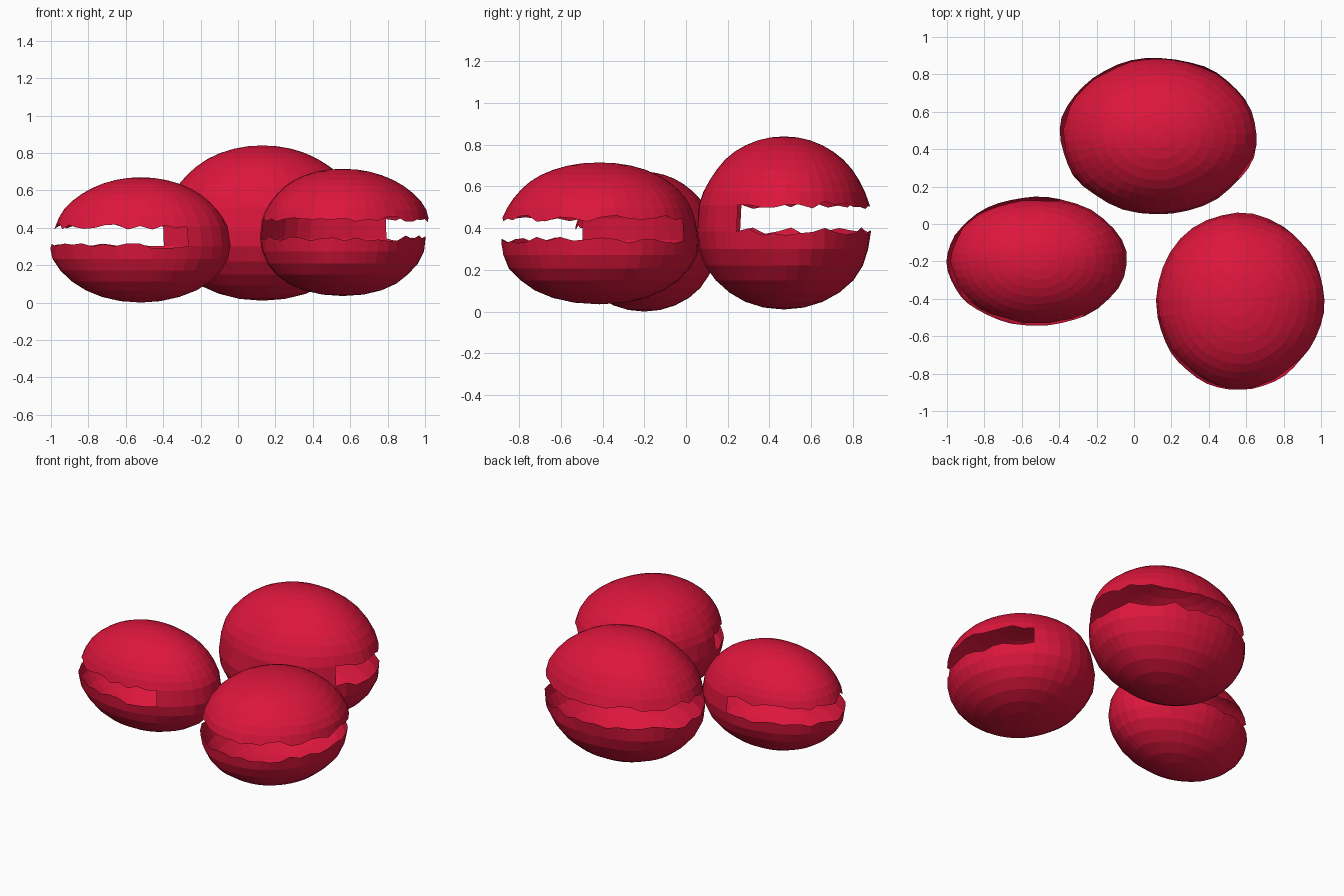
import bpy, bmesh, math, random
from mathutils import Vector, noise

if "Cube" in bpy.data.objects:
    bpy.data.objects.remove(bpy.data.objects["Cube"])

red = bpy.data.materials.new("crimson")
red.diffuse_color = (0.72, 0.008, 0.045, 1)
red.use_nodes = True
red.node_tree.nodes["Principled BSDF"].inputs["Base Color"].default_value = red.diffuse_color

CLOSED, OPEN = 12, 28          # columns in the hinge wall and around the mouth
LOW_ROWS, TOP_ROWS = 7, 9


def cracked_shell(name, centre, half, z0, z1, hinge, power, bulge_at, bulge, seed):
    """Hollow egg whose jagged mouth runs all round except the hinge arc."""
    rng = random.Random(seed)
    cx, cy = centre
    rx, ry = half
    height = z1 - z0
    mid = z0 + 0.46 * height
    a0, a1 = (math.radians(a) for a in hinge)
    span = a1 - a0
    angles = [a0 + span * i / CLOSED for i in range(CLOSED)]
    angles += [a1 + (2 * math.pi - span) * i / OPEN for i in range(OPEN)]
    n = len(angles)

    def point(a, z):
        # egg section, slightly swollen on one upper side and gently uneven
        t = (z - mid) / ((z1 - mid) if z > mid else (mid - z0))
        r = max(0, 1 - abs(t) ** power) ** (1 / power)
        if t > 0:
            r *= 1 + bulge * max(0, math.cos(a - math.radians(bulge_at))) ** 3 * math.sin(math.pi * t)
        d = Vector((math.cos(a) * r, math.sin(a) * r, t))
        r *= 1 + 0.025 * noise.noise(d * 2.2 + Vector((seed, 0, 0)))
        return (cx + rx * r * math.cos(a), cy + ry * r * math.sin(a), z)

    bm = bmesh.new()

    def lip(z):
        ring = []
        for i, a in enumerate(angles):
            inner = 0 if i <= CLOSED else 1
            dz = inner * rng.uniform(-0.024, 0.024) * height
            ring.append(bm.verts.new(point(a, z + dz)))
        return ring

    def rings(z_lip, z_pole, rows):
        base = math.asin(min(1, abs(z_lip - mid) / abs(z_pole - mid)))
        out = []
        for k in range(1, rows):
            phi = base + (math.pi / 2 - base) * k / rows
            z = mid + (z_pole - mid) * math.sin(phi)
            out.append([bm.verts.new(point(a, z)) for a in angles])
        return out

    def bridge(r0, r1, count=n):
        for i in range(count):
            j = (i + 1) % n
            bm.faces.new((r0[i], r0[j], r1[j], r1[i]))

    low_lip, top_lip = lip(z0 + 0.452 * height), lip(z0 + 0.605 * height)
    bridge(low_lip, top_lip, CLOSED)              # hinge wall
    for start, z_lip, z_pole, rows in ((low_lip, z0 + 0.45 * height, z0, LOW_ROWS),
                                       (top_lip, z0 + 0.605 * height, z1, TOP_ROWS)):
        prev = start
        for ring in rings(z_lip, z_pole, rows):
            bridge(prev, ring)
            prev = ring
        pole = bm.verts.new((cx, cy, z_pole))
        for i in range(n):
            bm.faces.new((prev[i], prev[(i + 1) % n], pole))

    bmesh.ops.recalc_face_normals(bm, faces=bm.faces)
    mesh = bpy.data.meshes.new(name)
    bm.to_mesh(mesh)
    bm.free()
    mesh.materials.append(red)
    obj = bpy.data.objects.new(name, mesh)
    bpy.context.collection.objects.link(obj)


# left, back and right shells, each opening outwards
cracked_shell("left_shell", (-0.52, -0.20), (0.48, 0.345), 0.0, 0.67,
              (-58, 75), 2.0, 180, 0.0, 3)
cracked_shell("back_shell", (0.13, 0.47), (0.525, 0.42), 0.01, 0.84,
              (210, 327), 2.05, 20, 0.05, 8)
cracked_shell("right_shell", (0.56, -0.415), (0.44, 0.475), 0.035, 0.715,
              (58, 190), 2.15, 0, 0.09, 14)
